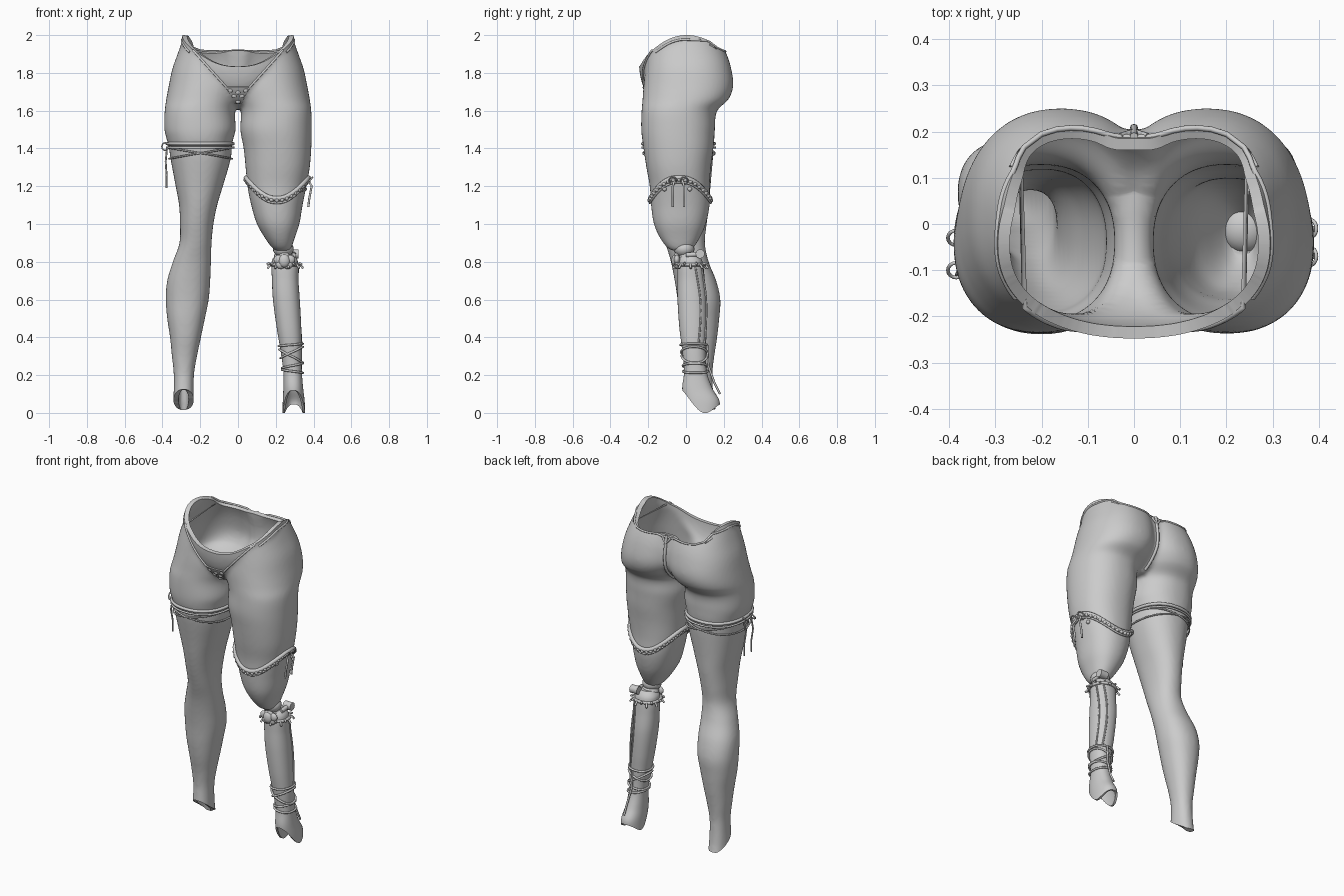
import bpy, bmesh, math
from mathutils import Vector
from mathutils.bvhtree import BVHTree

if "Cube" in bpy.data.objects:
    bpy.data.objects.remove(bpy.data.objects["Cube"])

# Section rows: z, inner x, outer x, front y, back y
UPPER = [(1.5, .012, .39, -.237, .153), (1.6, .015, .388, -.235, .165), (1.66, -.015, .38, -.23, .225),
         (1.73, -.045, .367, -.225, .25), (1.82, -.055, .348, -.215, .24), (1.9, -.05, .32, -.205, .215),
         (2.0, -.05, .285, -.19, .165), (2.1, -.05, .25, -.18, .12)]
RIGHT = [(-.03, .232, .345, 0, .17), (.06, .234, .342, 0, .15), (.2, .233, .34, .01, .14), (.3, .217, .35, 0, .15),
         (.4, .196, .36, -.02, .165), (.5, .175, .375, -.035, .176), (.6, .155, .382, -.045, .182),
         (.7, .147, .375, -.06, .16), (.8, .143, .345, -.08, .12), (.9, .14, .31, -.11, .1), (1.0, .13, .307, -.14, .11),
         (1.1, .11, .312, -.165, .122), (1.2, .08, .33, -.185, .13), (1.35, .037, .358, -.215, .143),
         (1.41, .033, .367, -.222, .145), (1.45, .025, .378, -.232, .15)] + UPPER
LEFT = [(.86, .195, .275, -.08, .03), (.88, .175, .285, -.105, .045), (.93, .14, .302, -.14, .075),
        (1.0, .1, .325, -.17, .105), (1.1, .07, .342, -.185, .125), (1.2, .05, .362, -.192, .125),
        (1.3, .04, .38, -.21, .132), (1.4, .03, .388, -.225, .145)] + UPPER
PELVIS = [(1.61, -.04, .04, -.1, .08), (1.65, -.09, .09, -.17, .14), (1.72, -.2, .2, -.222, .195),
          (1.8, -.28, .28, -.245, .205), (1.9, -.3, .3, -.25, .19), (2.0, -.295, .295, -.25, .172),
          (2.1, -.28, .28, -.25, .16)]
SHIN = [(-.03, .235, .356, .02, .17), (.06, .237, .353, -.01, .178), (.13, .24, .345, -.02, .14),
        (.22, .24, .338, -.01, .11), (.33, .225, .338, -.02, .105), (.45, .205, .335, -.035, .11),
        (.6, .185, .327, -.045, .11), (.7, .18, .32, -.045, .1), (.81, .18, .315, -.04, .085), (.84, .205, .29, -.02, .06)]
RIM = [(-.25, 1.83), (-.2, 1.9), (-.1, 1.975), (0, 2.0), (.1, 1.98), (.17, 1.93), (.25, 1.9)]
LEFT_SOLE = [(-.02, .12), (.09, 0), (.18, .045)]
RIGHT_SOLE = [(0, .13), (.06, .08), (.15, .02)]


def smooth(tab, t):
    """Hermite interpolation of table rows keyed on the first column."""
    t = min(max(t, tab[0][0]), tab[-1][0])
    i = next(k for k in range(len(tab) - 1) if t <= tab[k + 1][0])
    a, b = tab[i], tab[i + 1]
    p, q = tab[max(i - 1, 0)], tab[min(i + 2, len(tab) - 1)]
    h = b[0] - a[0]
    u = (t - a[0]) / h
    out = []
    for k in range(1, len(a)):
        m0, m1 = (b[k] - p[k]) / (b[0] - p[0]) * h, (q[k] - a[k]) / (q[0] - a[0]) * h
        out.append((2*u**3 - 3*u*u + 1)*a[k] + (u**3 - 2*u*u + u)*m0 + (3*u*u - 2*u**3)*b[k] + (u**3 - u*u)*m1)
    return out


def on_section(tab, z, a, side=1, grow=0):
    x0, x1, y0, y1 = smooth(tab, z)
    c, s = math.cos(a), math.sin(a)
    f = lambda v: math.copysign(abs(v) ** .9, v)
    return Vector((side * ((x0 + x1) / 2 + ((x1 - x0) / 2 + grow) * f(c)), (y0 + y1) / 2 + ((y1 - y0) / 2 + grow) * f(s), z))


def add(name, bm):
    me = bpy.data.meshes.new(name)
    bm.to_mesh(me)
    bm.free()
    ob = bpy.data.objects.new(name, me)
    bpy.context.collection.objects.link(ob)
    return ob


def loft(name, tab, side=1, n=48, rings=70):
    bm = bmesh.new()
    z0, z1 = tab[0][0], tab[-1][0]
    rows = [[bm.verts.new(on_section(tab, z0 + (z1 - z0) * r / rings, math.tau * k / n, side)) for k in range(n)]
            for r in range(rings + 1)]
    for a, b in zip(rows, rows[1:]):
        for k in range(n):
            bm.faces.new((a[k], a[(k + 1) % n], b[(k + 1) % n], b[k]))
    bm.faces.new(rows[0][::-1])
    bm.faces.new(rows[-1])
    bmesh.ops.recalc_face_normals(bm, faces=bm.faces)
    return add(name, bm)


def curved_cut(ob, tab, keep_above):
    """Trim the mesh along the curved sheet z = f(y)."""
    bm = bmesh.new()
    bm.from_mesh(ob.data)
    f = lambda v: smooth(tab, v.co.y)[0]
    for v in bm.verts:
        v.co.z -= f(v)
    bmesh.ops.bisect_plane(bm, geom=bm.verts[:] + bm.edges[:] + bm.faces[:], plane_co=(0, 0, 0), plane_no=(0, 0, 1),
                           clear_inner=keep_above, clear_outer=not keep_above)
    for v in bm.verts:
        v.co.z += f(v)
    bm.to_mesh(ob.data)
    bm.free()


def apply_mods(ob):
    me = bpy.data.meshes.new_from_object(ob.evaluated_get(bpy.context.evaluated_depsgraph_get()))
    ob.modifiers.clear()
    ob.data = me


def shade(ob):
    bpy.ops.object.select_all(action='DESELECT')
    ob.select_set(True)
    bpy.context.view_layer.objects.active = ob
    bpy.ops.object.shade_smooth_by_angle(angle=math.radians(40))


def shell(ob, t):
    m = ob.modifiers.new("shell", 'SOLIDIFY')
    m.thickness, m.offset = t, -1
    apply_mods(ob)
    shade(ob)


def tube(name, pts, r, cyclic=False):
    cu = bpy.data.curves.new(name, 'CURVE')
    cu.dimensions, cu.bevel_depth, cu.bevel_resolution = '3D', r, 2
    cu.use_fill_caps = True
    sp = cu.splines.new('POLY')
    sp.points.add(len(pts) - 1)
    for p, c in zip(sp.points, pts):
        p.co = (*c, 1)
    sp.use_cyclic_u = cyclic
    ob = bpy.data.objects.new(name, cu)
    bpy.context.collection.objects.link(ob)


def band(name, tab, zf, r, side=1, grow=.004, n=64):
    angles = [math.tau * k / n for k in range(n)]
    tube(name, [on_section(tab, zf(a), a, side, grow) for a in angles], r, True)


def ball(name, loc, scale):
    bm = bmesh.new()
    bmesh.ops.create_uvsphere(bm, u_segments=20, v_segments=12, radius=1)
    ob = add(name, bm)
    ob.location, ob.scale = loc, scale
    shade(ob)
    return ob


# Hips, right leg and left thigh stump merged into one open shell
body = loft("hips_and_legs", PELVIS)
for part in (loft("right_leg", RIGHT, -1, rings=120), loft("left_thigh", LEFT)):
    m = body.modifiers.new("join", 'BOOLEAN')
    m.operation, m.solver, m.object = 'UNION', 'EXACT', part
    apply_mods(body)
    bpy.data.objects.remove(part)
m = body.modifiers.new("remesh", 'REMESH')
m.mode, m.voxel_size = 'VOXEL', .01
m = body.modifiers.new("relax", 'SMOOTH')
m.factor, m.iterations = .5, 8
apply_mods(body)
curved_cut(body, RIM, False)
curved_cut(body, RIGHT_SOLE, True)
skin = BVHTree.FromPolygons([v.co.copy() for v in body.data.vertices], [p.vertices[:] for p in body.data.polygons])
shell(body, .026)


def front(x, z, d=-1, lift=.003):
    hit = skin.ray_cast(Vector((x, d, z)), Vector((0, -d, 0)))[0]
    return hit + Vector((0, d * lift, 0)) if hit else None


# Underwear: waist string, front straps, back string, lace patch
waist = []
for k in range(61):
    a = math.radians(-35 + 250 * k / 60)
    y = -.04 + .22 * math.sin(a)
    waist.append(skin.find_nearest(Vector((.32 * math.cos(a), y, smooth(RIM, y)[0] - .02)))[0])
tube("waist_string", waist, .006)
for s in (-1, 1):
    pts = [front(s * (.04 + .225 * k / 24), 1.70 + .25 * k / 24) for k in range(25)]
    tube("front_strap", [p for p in pts if p], .006)
tube("back_string", [p for p in (front(0, 1.62 + .3 * k / 24, 1) for k in range(25)) if p], .009)
tube("back_string_knot", [(-.03, .19, 1.91), (0, .2, 1.87), (.03, .19, 1.91)], .007)
bm = bmesh.new()
grid = [[bm.verts.new(front((j / 4 - 1) * (.018 + .045 * i / 8), 1.635 + .09 * i / 8, lift=.008) or (0, -.15, 1.63))
         for j in range(9)] for i in range(9)]
for i in range(8):
    for j in range(8):
        bm.faces.new((grid[i][j], grid[i][j + 1], grid[i + 1][j + 1], grid[i + 1][j]))
shell(add("lace_patch", bm), .006)
for x, z in ((0, 1.65), (-.02, 1.68), (.02, 1.68), (0, 1.7), (-.04, 1.71), (.04, 1.71)):
    p = front(x, z)
    if p:
        ball("lace_flower", p, (.014, .009, .014))

# Right stocking garter: hem, crossed ribbons and side bow
band("stocking_hem", RIGHT, lambda a: 1.425, .009, -1, .004)
band("garter_ribbon", RIGHT, lambda a: 1.405, .006, -1, .01)
for ph in (-1, 1):
    band("garter_crossing", RIGHT, lambda a: 1.375 + ph * .03 * math.cos(a), .005, -1, .008)
for y in (-.1, -.03):
    tube("garter_bow", [(-.385 + .018 * math.cos(a), y + .016 * math.sin(a), 1.41 + .02 * math.sin(a))
                        for a in (math.tau * k / 16 for k in range(16))], .004, True)
    tube("garter_tail", [(-.375, y, 1.41), (-.383, y - .01, 1.33), (-.378, y, 1.26), (-.378, y, 1.19)], .005)

# Left socket lace band, bow and studs
wave = lambda a: 1.19 + .055 * math.cos(2 * a)
band("socket_band", LEFT, wave, .013, 1, .002)
band("socket_band_lower_edge", LEFT, lambda a: wave(a) - .024, .006, 1, .005)
for k in range(40):
    a = math.tau * k / 40
    ball("socket_lace", on_section(LEFT, wave(a) - .01, a, 1, .007), (.011, .011, .011))
for y in (-.07, -.01):
    tube("socket_tail", [(.362, y * .5 - .02, 1.25), (.39, y, 1.2), (.378, y, 1.14), (.372, y, 1.09)], .006)
    tube("socket_bow", [(.38 + .015 * math.cos(a), y + .02 * math.sin(a), 1.23 + .018 * math.cos(a))
                        for a in (math.tau * k / 16 for k in range(16))], .004, True)
for a in (-.5, .3):
    ball("socket_stud", on_section(LEFT, 1.185, a), (.012, .012, .012))

# Knee joint: ball, block, hinge and bar
ball("knee_ball", (.24, -.01, .868), (.055, .055, .045))
ball("knee_block", (.24, .005, .825), (.05, .045, .04))
bm = bmesh.new()
bmesh.ops.create_cone(bm, cap_ends=True, segments=24, radius1=.024, radius2=.024, depth=.05)
hinge = add("knee_hinge", bm)
hinge.location, hinge.rotation_euler = (.295, .075, .842), (0, math.pi / 2, 0)
shade(hinge)
tube("hinge_bar", [(.295, 0, .835), (.295, .075, .842)], .013)

# Artificial shin and cut-off foot
shin = loft("artificial_shin", SHIN)
curved_cut(shin, LEFT_SOLE, True)
shell(shin, .012)
for a0 in (.35, 1.0):
    tube("shin_seam", [on_section(SHIN, .36 + .41 * k / 16, a0 + .2 * math.sin(k / 5), 1, .002) for k in range(17)], .005)
tube("heel_cord", [(.29, .112, .36), (.29, .118, .25), (.3, .15, .16), (.3, .18, .1)], .006)

# Rose and thorny collar under the knee
ball("rose_heart", (.245, -.055, .805), (.03, .022, .035))
for k in range(5):
    a = math.tau * k / 5 + .3
    ball("rose_petal", (.245 + .03 * math.cos(a), -.048, .805 + .022 * math.sin(a)), (.028, .016, .025))
band("knee_collar", SHIN, lambda a: .785, .009)
for k in range(18):
    a = math.tau * k / 18
    p, q = on_section(SHIN, .785, a), on_section(SHIN, .765 + .02 * (k % 2), a, 1, .025)
    tube("collar_leaf", [p, (p + q) / 2 + Vector((0, 0, .008)), q], .006)

# Ankle ribbons
for z, tilt in ((.36, .006), (.32, .03), (.3, -.035), (.25, .012), (.22, -.008)):
    band("ankle_ribbon", SHIN, lambda a: z + tilt * math.cos(a), .006, 1, .006)
